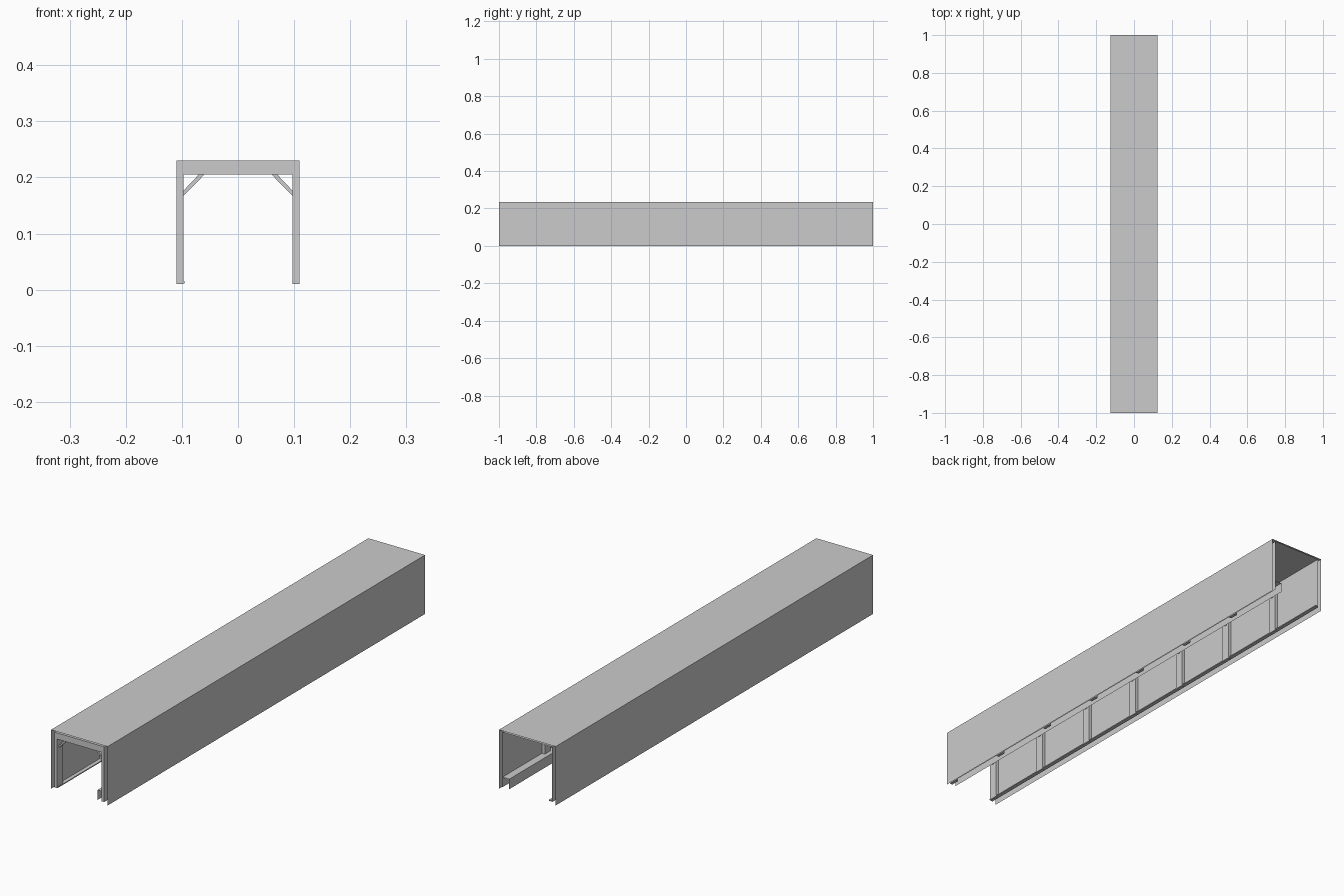
import bpy

if "Cube" in bpy.data.objects:
    bpy.data.objects.remove(bpy.data.objects["Cube"])

def mesh_object(name, verts, faces):
    me = bpy.data.meshes.new(name)
    me.from_pydata(verts, [], faces)
    me.update()
    ob = bpy.data.objects.new(name, me)
    bpy.context.collection.objects.link(ob)
    return ob

def sheet(name, profile, y0=-1.0, y1=1.0):
    """Open x-z profile swept along y as a thin skin."""
    n = len(profile)
    verts = [(x, y, z) for y in (y0, y1) for x, z in profile]
    return mesh_object(name, verts, [(i, i + 1, n + i + 1, n + i) for i in range(n - 1)])

def prism(name, profile, y0, y1):
    """Closed x-z profile (counter-clockwise from the front) swept along y."""
    n = len(profile)
    verts = [(x, y, z) for y in (y0, y1) for x, z in profile]
    faces = [tuple(range(n)), tuple(range(2 * n - 1, n - 1, -1))]
    faces += [(i, n + i, n + (i + 1) % n, (i + 1) % n) for i in range(n)]
    return mesh_object(name, verts, faces)

def bar(name, x0, x1, z0, z1, y0, y1):
    return prism(name, [(x0, z0), (x1, z0), (x1, z1), (x0, z1)], y0, y1)

# Outer and inner skins of the long tunnel, open at both ends
OUT, IN = 0.125, 0.11
sheet("outer_shell", [(-OUT, 0), (-OUT, 0.235), (OUT, 0.235), (OUT, 0)])
sheet("inner_lining", [(IN, 0.01), (IN, 0.23), (-IN, 0.23), (-IN, 0.01)])

# Seven portal frames: posts, cross beam and corner braces
FACE, WIDTH, STEP = 0.0975, 0.036, 2 / 7
brace = [(0.0975, 0.167), (0.0975, 0.176), (0.07, 0.205), (0.06, 0.205)]
for i in range(7):
    y = -1 + i * STEP
    bar("cross_beam", -FACE, FACE, 0.205, 0.23, y, y + WIDTH)
    for s in (-1, 1):
        a, b = sorted((s * FACE, s * IN))
        bar("post", a, b, 0.01, 0.23, y, y + WIDTH)
        pts = [(s * x, z) for x, z in brace]
        prism("corner_brace", pts if s > 0 else pts[::-1], y + 0.012, y + 0.024)

# Boxed ledge along the right wall
sheet("side_ledge", [(0.08, 0.01), (0.08, 0.05), (IN, 0.05)])

# Low rail along the foot of the left wall
bar("floor_rail", -IN, -0.095, 0.011, 0.015, -1, 1)
